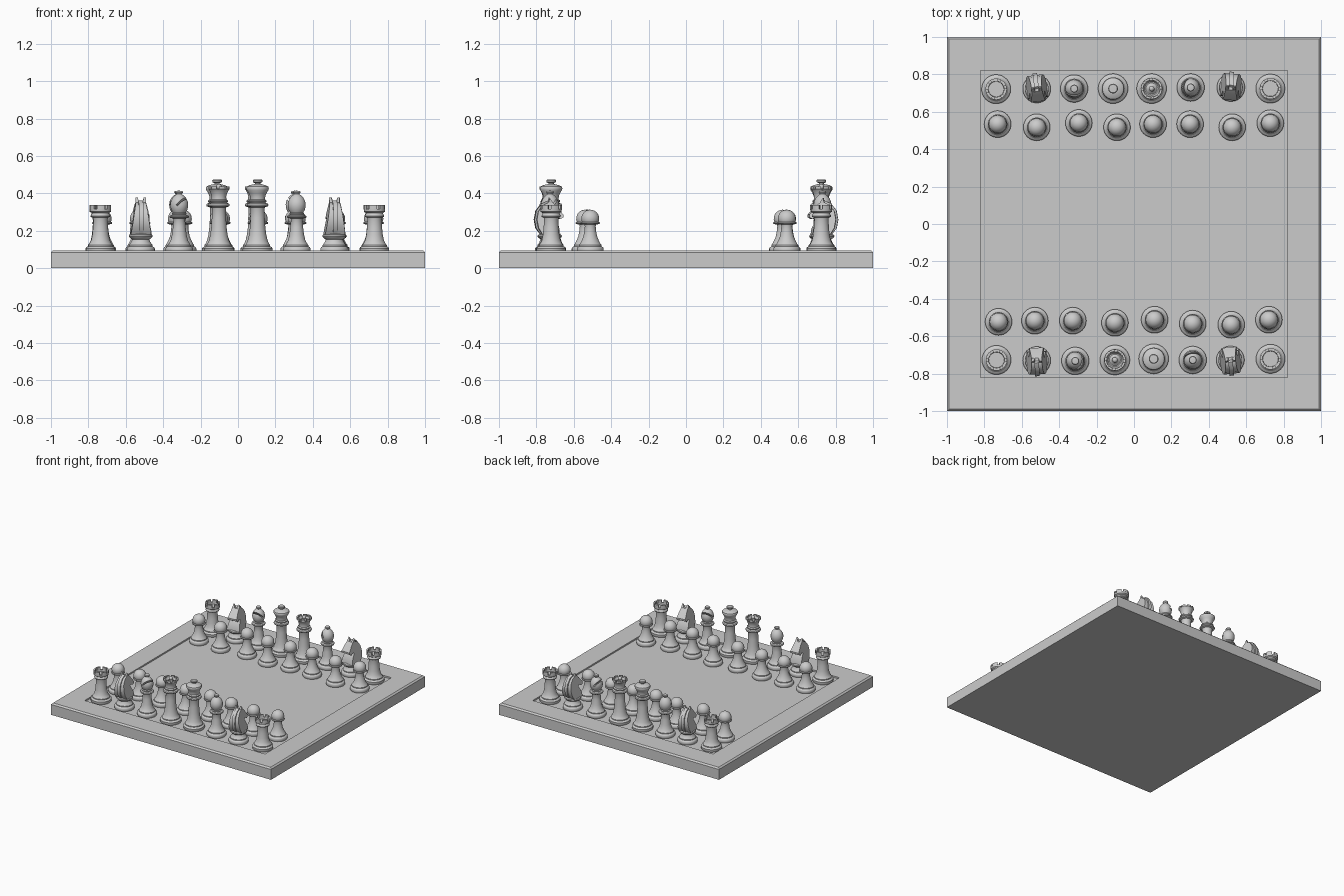
import bpy, bmesh
from math import sin, cos, pi, radians, sqrt
from mathutils import Matrix

if "Cube" in bpy.data.objects:
    bpy.data.objects.remove(bpy.data.objects["Cube"])

F = 0.084  # height of the playing field


def lathe(bm, profile, n=32, start=0.0):
    """Spin (radius, z) points round z; zero radius closes to a pole."""
    rings = []
    for r, z in profile:
        if r == 0:
            rings.append([bm.verts.new((0, 0, z))])
        else:
            rings.append([bm.verts.new((r * cos(start + 2 * pi * i / n),
                                        r * sin(start + 2 * pi * i / n), z)) for i in range(n)])
    for a, b in zip(rings, rings[1:]):
        for i in range(n):
            j = (i + 1) % n
            bm.faces.new(list(dict.fromkeys([a[i % len(a)], a[j % len(a)],
                                             b[j % len(b)], b[i % len(b)]])))


def slab(bm, outline, half):
    """Extrude a (y, z) outline to both sides in x; half(z) is the half width."""
    sides = [[bm.verts.new((s * half(z), y, z)) for y, z in outline] for s in (-1, 1)]
    bm.faces.new(sides[0])
    bm.faces.new(sides[1][::-1])
    n = len(outline)
    for i in range(n):
        j = (i + 1) % n
        bm.faces.new((sides[0][i], sides[0][j], sides[1][j], sides[1][i]))


def merlon(bm, r0, r1, z0, z1, a0, a1, n=5):
    """Curved block for a battlement or a coronet point."""
    cuts = []
    for i in range(n):
        a = a0 + (a1 - a0) * i / (n - 1)
        cuts.append([bm.verts.new((r * cos(a), r * sin(a), z))
                     for r, z in ((r0, z0), (r1, z0), (r1, z1), (r0, z1))])
    for a, b in zip(cuts, cuts[1:]):
        for k in range(4):
            bm.faces.new((a[k], a[(k + 1) % 4], b[(k + 1) % 4], b[k]))
    bm.faces.new(cuts[0])
    bm.faces.new(cuts[-1])


def finish(bm, name):
    bmesh.ops.recalc_face_normals(bm, faces=bm.faces)
    me = bpy.data.meshes.new(name)
    bm.to_mesh(me)
    bm.free()
    me.shade_smooth()
    me.set_sharp_from_angle(angle=radians(32))
    return me


def place(me, name, x=0, y=0, turn=0):
    ob = bpy.data.objects.new(name, me)
    ob.location = (x, y, 0)
    ob.rotation_euler.z = radians(turn)
    bpy.context.collection.objects.link(ob)
    return ob


def foot(r):
    """Moulded foot shared by all pieces."""
    return [(0, F), (r * .96, F), (r, F + .006), (r, .106), (r * .95, .112),
            (r * .84, .117), (r * .84, .124), (r * .76, .131)]


def ball(r, zc, a0, n=9):
    """Profile of a ball from angle a0 up to its pole."""
    pts = [(r * cos(radians(a0 + (90 - a0) * i / n)),
            zc + r * sin(radians(a0 + (90 - a0) * i / n))) for i in range(n)]
    return pts + [(0, zc + r)]


# board: bevelled frame with sunken field
bm = bmesh.new()
q = sqrt(2)
lathe(bm, [(r * q, z) for r, z in ((0, 0), (1, 0), (1, .085), (.988, .096), (.82, .096),
                                   (.82, F), (0, F))], 4, pi / 4)
place(finish(bm, "board"), "board")

# pawn
bm = bmesh.new()
lathe(bm, foot(.072) + [(.045, .15), (.037, .17), (.032, .195), (.029, .225), (.031, .233),
                        (.049, .237), (.052, .242), (.049, .247), (.034, .25)]
      + ball(.048, .265, -30))
pawn = finish(bm, "pawn")

# rook: hollow top with battlements
bm = bmesh.new()
lathe(bm, foot(.078) + [(.05, .15), (.044, .18), (.04, .22), (.038, .262), (.04, .27),
                        (.05, .274), (.052, .28), (.048, .287), (.045, .295), (.056, .302),
                        (.057, .316), (.043, .316), (.041, .304), (0, .304)])
for i in range(6):
    a = 2 * pi * i / 6
    merlon(bm, .042, .057, .315, .337, a, a + radians(43))
rook = finish(bm, "rook")

# bishop: mitre with a slanted slot
bm = bmesh.new()
lathe(bm, foot(.074) + [(.046, .15), (.039, .18), (.034, .22), (.031, .26), (.034, .266),
                        (.05, .27), (.053, .276), (.049, .282), (.037, .286), (.04, .292),
                        (.035, .298), (.043, .312), (.047, .328), (.048, .342), (.045, .358),
                        (.037, .375), (.026, .387), (.014, .396), (.017, .4), (.021, .406),
                        (.018, .412), (0, .415)])
body = place(finish(bm, "bishop_body"), "bishop_body")
bm = bmesh.new()
bmesh.ops.create_cube(bm, size=1, matrix=Matrix.Translation((0, .034, .368))
                      @ Matrix.Rotation(radians(50), 4, 'X') @ Matrix.Diagonal((.2, .085, .01, 1)))
cutter = place(finish(bm, "slot_cutter"), "slot_cutter")
mod = body.modifiers.new("slot", 'BOOLEAN')
mod.operation, mod.solver, mod.object = 'DIFFERENCE', 'EXACT', cutter
bishop = bpy.data.meshes.new_from_object(
    body.evaluated_get(bpy.context.evaluated_depsgraph_get()))
bishop.name = "bishop"
bishop.set_sharp_from_angle(angle=radians(32))
for helper in (body, cutter):
    bpy.data.objects.remove(helper)

# tall stem shared by king and queen
stem = foot(.08) + [(.053, .15), (.046, .18), (.041, .22), (.038, .27), (.037, .318),
                    (.04, .326), (.055, .331), (.058, .338), (.054, .345), (.043, .35),
                    (.048, .356), (.048, .362), (.04, .368)]

# king: domed crown with knob
bm = bmesh.new()
lathe(bm, stem + [(.041, .385), (.048, .402), (.058, .418), (.06, .428), (.057, .436),
                  (.045, .443), (.026, .448), (.014, .45), (.014, .455), (.025, .46),
                  (.026, .47), (.022, .474), (0, .475)])
king = finish(bm, "king")

# queen: flared open coronet with points and a central bead
bm = bmesh.new()
lathe(bm, stem + [(.039, .382), (.044, .402), (.052, .418), (.057, .424), (.044, .424),
                  (.036, .41), (.03, .41), (.016, .42), (.012, .426)] + ball(.015, .436, -40, 6))
for i in range(8):
    a = 2 * pi * i / 8
    merlon(bm, .045, .057, .423, .437, a, a + radians(33), 4)
queen = finish(bm, "queen")

# knight: tapered horse head with mane and ears, facing +y
bm = bmesh.new()
lathe(bm, foot(.075) + [(.05, .142), (.046, .154), (.058, .162), (.064, .17), (.062, .178),
                        (.05, .184), (0, .184)])
taper = lambda z: .054 - (z - .18) * .155
slab(bm, [(-.045, .18), (-.066, .215), (-.074, .26), (-.066, .303), (-.04, .338), (-.01, .352),
          (.014, .35), (.032, .332), (.068, .286), (.067, .272), (.052, .263), (.028, .274),
          (.014, .268), (.028, .245), (.046, .212), (.05, .18)], taper)
slab(bm, [(-.05, .18), (-.076, .215), (-.084, .26), (-.075, .308), (-.046, .346), (-.012, .361),
          (0, .35), (-.03, .3), (-.035, .2)], lambda z: .012)
for s in (-1, 1):
    ear = [bm.verts.new((s * x, y, .345)) for x, y in ((.008, -.012), (.028, -.012),
                                                       (.028, .016), (.008, .016))]
    tip = [bm.verts.new((s * x, -.004, .377)) for x in (.016, .028)]
    for f in ((0, 1, 2, 3), ):
        bm.faces.new([ear[i] for i in f])
    bm.faces.new((ear[0], ear[1], tip[1], tip[0]))
    bm.faces.new((ear[3], ear[2], tip[1], tip[0]))
    bm.faces.new((ear[0], ear[3], tip[0]))
    bm.faces.new((ear[1], ear[2], tip[1]))
knight = finish(bm, "knight")

# both armies, each piece slightly off centre: (mesh, name, x, y, turn)
ROWS = [
    (rook, "rook", -.735, -.727, 10), (knight, "knight", -.52, -.73, 2),
    (bishop, "bishop", -.314, -.732, -115), (queen, "queen", -.102, -.727, 0),
    (king, "king", .105, -.721, 0), (bishop, "bishop", .314, -.727, 10),
    (knight, "knight", .515, -.727, 6), (rook, "rook", .73, -.721, 0),
    (rook, "rook", -.737, .721, 20), (knight, "knight", -.52, .722, 187),
    (bishop, "bishop", -.32, .724, 180), (king, "king", -.112, .724, 0),
    (queen, "queen", .094, .724, 10), (bishop, "bishop", .303, .73, 90),
    (knight, "knight", .518, .73, 176), (rook, "rook", .729, .724, 5)]
for me, name, x, y, turn in ROWS:
    place(me, name, x, y, turn)
PAWNS = [(-.724, -.523), (-.53, -.517), (-.327, -.517), (-.102, -.528), (.11, -.512),
         (.314, -.533), (.52, -.539), (.721, -.512), (-.729, .534), (-.52, .517),
         (-.295, .54), (-.091, .517), (.102, .534), (.3, .534), (.525, .517), (.729, .539)]
for x, y in PAWNS:
    place(pawn, "pawn", x, y)
